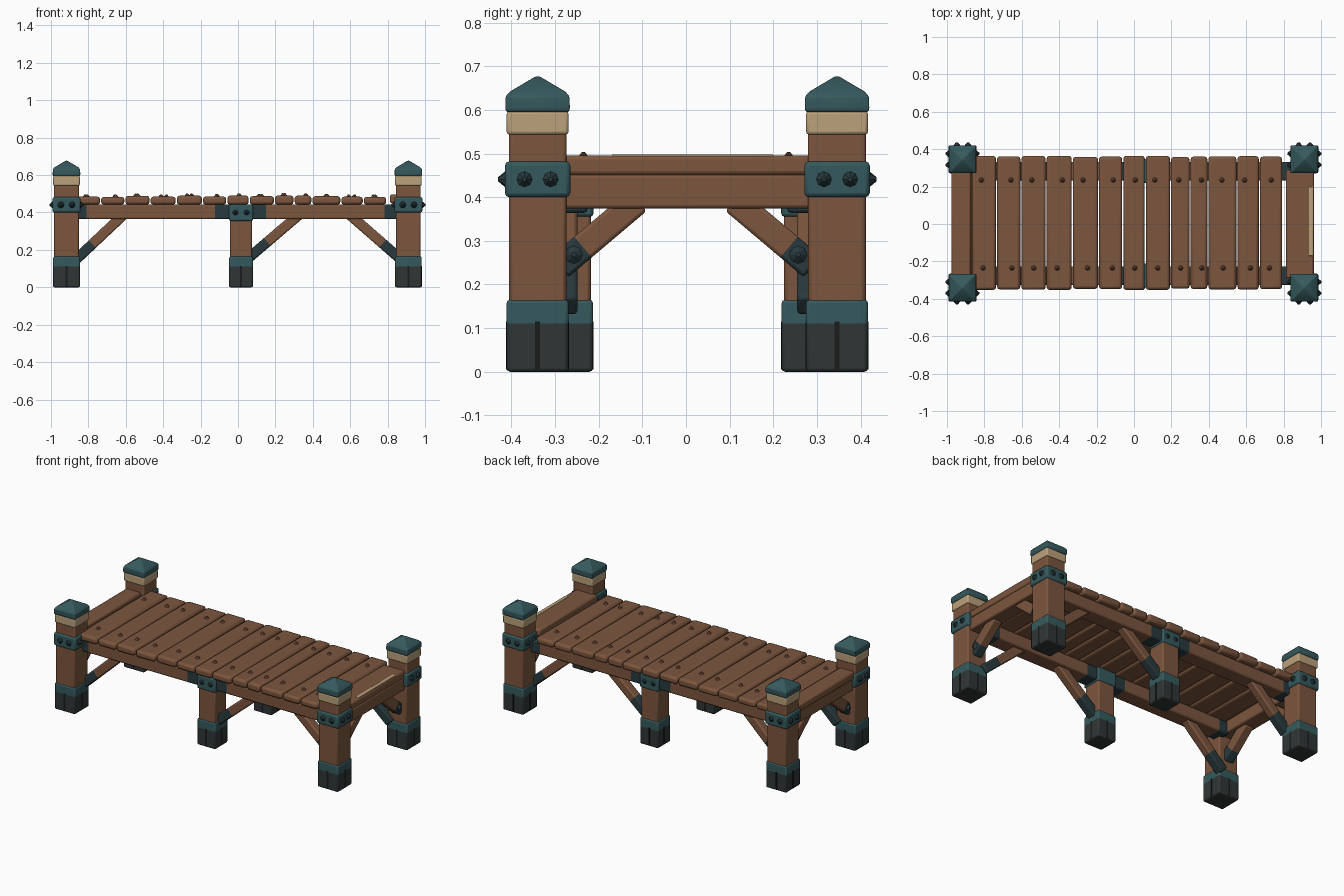
import bpy, bmesh, math, random
from mathutils import Vector

random.seed(4)
if "Cube" in bpy.data.objects:
    bpy.data.objects.remove(bpy.data.objects["Cube"], do_unlink=True)


def material(name, r, g, b):
    m = bpy.data.materials.new(name)
    m.use_nodes = True
    m.diffuse_color = (r, g, b, 1)
    m.node_tree.nodes["Principled BSDF"].inputs["Base Color"].default_value = (r, g, b, 1)
    return m


WOOD = material("brown_wood", 0.2, 0.092, 0.047)
TEAL = material("teal_paint", 0.036, 0.1, 0.11)
SLATE = material("dark_slate_teal", 0.022, 0.042, 0.047)
DARK = material("charcoal", 0.029, 0.036, 0.036)
CREAM = material("cream", 0.5, 0.36, 0.2)
CRACK = material("crack_black", 0.01, 0.012, 0.012)


def loft(name, start, end, rings, mats, bevel=0.008):
    """Rectangular rings (fraction, half width, half height) from start to end."""
    start, end = Vector(start), Vector(end)
    axis = end - start
    turn = axis.to_track_quat('Z', 'Y')
    bm = bmesh.new()
    loops = []
    for f, w, h in rings:
        loops.append([bm.verts.new(start + axis * f + turn @ Vector((sx * w, sy * h, 0)))
                      for sx, sy in ((-1, -1), (1, -1), (1, 1), (-1, 1))])
    bm.faces.new(loops[0][::-1])
    bm.faces.new(loops[-1]).material_index = len(mats) - 1
    for i, (a, b) in enumerate(zip(loops, loops[1:])):
        for k in range(4):
            face = bm.faces.new((a[k], a[k - 3], b[k - 3], b[k]))
            face.material_index = min(i, len(mats) - 1)
    bmesh.ops.recalc_face_normals(bm, faces=bm.faces)
    mesh = bpy.data.meshes.new(name)
    bm.to_mesh(mesh)
    bm.free()
    for m in mats:
        mesh.materials.append(m)
    ob = bpy.data.objects.new(name, mesh)
    bpy.context.collection.objects.link(ob)
    if bevel:
        mod = ob.modifiers.new("soft_edges", 'BEVEL')
        mod.width, mod.segments = bevel, 2
        mod.limit_method, mod.angle_limit = 'ANGLE', math.radians(25)
    bpy.context.view_layer.objects.active = ob
    ob.select_set(True)
    bpy.ops.object.shade_smooth_by_angle(angle=math.radians(35))
    ob.select_set(False)
    return ob


def bar(name, start, end, w, h, bands, bevel=0.008):
    """Straight timber; bands lists (end fraction, material)."""
    rings = [(f, w / 2, h / 2) for f in [0] + [b[0] for b in bands]]
    return loft(name, start, end, rings, [b[1] for b in bands], bevel)


def box(name, lo, hi, mat, bevel=0.008):
    cx, cy = (lo[0] + hi[0]) / 2, (lo[1] + hi[1]) / 2
    return bar(name, (lo[0], cy, (lo[2] + hi[2]) / 2), (hi[0], cy, (lo[2] + hi[2]) / 2),
               hi[1] - lo[1], hi[2] - lo[2], [(1, mat)], bevel)


def stud(name, base, direction, radius, height, mat):
    """Low pointed nail head."""
    bm = bmesh.new()
    bmesh.ops.create_cone(bm, cap_ends=True, segments=8, radius1=radius,
                          radius2=radius * 0.25, depth=height)
    mesh = bpy.data.meshes.new(name)
    bm.to_mesh(mesh)
    bm.free()
    mesh.materials.append(mat)
    ob = bpy.data.objects.new(name, mesh)
    d = Vector(direction)
    ob.rotation_euler = d.to_track_quat('Z', 'Y').to_euler()
    ob.location = Vector(base) + d * height * 0.4
    bpy.context.collection.objects.link(ob)


def foot(name, x, y, half, paint_top):
    """Dark post foot with a painted rim and a crack on each face."""
    bar(name, (x, y, 0), (x, y, paint_top), half * 2, half * 2,
        [(0.11 / paint_top, DARK), (1, TEAL)])
    reach = half + 0.001
    box(name + "_crack_y", (x - .006, y - reach, .005), (x + .006, y + reach, .115), CRACK, 0)
    box(name + "_crack_x", (x - reach, y - .006, .005), (x + reach, y + .006, .115), CRACK, 0)


sides = [("front", -1, -0.34), ("back", 1, 0.346)]
ends = [("right", -1, -0.917), ("left", 1, 0.911)]

# Corner posts
for sname, sy, y in sides:
    for ename, sx, x in ends:
        tag = f"{sname}_{ename}"
        foot("foot_" + tag, x, y, 0.071, 0.165)
        bar("post_" + tag, (x, y, .155), (x, y, .57), .132, .132, [(1, WOOD)])
        bar("collar_" + tag, (x, y, .543), (x, y, .597), .142, .142, [(1, CREAM)], .007)
        loft("cap_" + tag, (x, y, .594), (x, y, .677),
             [(0, .070, .070), (.08, .074, .074), (.45, .073, .073), (.58, .063, .063),
              (1, .004, .004)], [TEAL], .004)
        bar("band_" + tag, (x, y, .40), (x, y, .482), .150, .150, [(1, TEAL)], .01)
        for off in (-.03, .03):
            for d in (-1, 1):
                stud("stud_x_" + tag, (x + d * .074, y + off, .441), (d, 0, 0), .02, .018, SLATE)
                stud("stud_y_" + tag, (x + off, y + d * .074, .441), (0, d, 0), .02, .018, SLATE)

# Middle posts, side beams and their braces
for sname, sy, y in sides:
    ym = y - sy * 0.064
    foot("middle_foot_" + sname, .016, ym, .063, .165)
    bar("middle_post_" + sname, (.016, ym, .155), (.016, ym, .42), .116, .116, [(1, WOOD)])
    bar("middle_bracket_" + sname, (.016, ym, .355), (.016, ym, .442), .128, .128, [(1, TEAL)])
    for off in (-.03, .03):
        stud("bracket_stud_" + sname, (.016 + off, ym + sy * .064, .40),
             (0, sy, 0), .016, .014, SLATE)
    bar("side_beam_" + sname, (-.88, ym, .403), (.88, ym, .403), .1, .078,
        [(.04, SLATE), (.43, WOOD), (.585, SLATE), (.945, WOOD), (1, SLATE)])
    for bname, foot_at, head_at in (("right", (-.87, .145), (-.61, .39)),
                                    ("middle", (.06, .16), (.335, .395)),
                                    ("left", (.87, .15), (.595, .39))):
        bar(f"side_brace_{bname}_{sname}", (foot_at[0], ym, foot_at[1]),
            (head_at[0], ym, head_at[1]), .055, .055, [(.35, SLATE), (1, WOOD)])

# End beams, end boards and cross braces
for ename, sx, x in ends:
    bar("end_beam_" + ename, (x, -.3, .413), (x, .3, .413), .10, .078, [(1, WOOD)])
    inner = -.872 if sx < 0 else .812
    outer = -.977 if sx < 0 else .962
    box("end_board_" + ename, (min(inner, outer), -.29, .45), (max(inner, outer), .29, .496), WOOD, .01)
    for sname, sy, y in sides:
        bar(f"end_brace_{ename}_{sname}", (x, sy * .29, .24), (x, sy * .11, .392), .06, .062,
            [(.3, SLATE), (1, WOOD)])
        stud(f"brace_bolt_{ename}_{sname}", (x + sx * .03, sy * .257, .268), (sx, 0, 0),
             .022, .014, SLATE)
box("worn_edge", (.935, -.17, .488), (.957, .2, .498), CREAM, .002)

# Deck planks with nails
edges = [-.87, -.735, -.605, -.47, -.33, -.19, -.06, .06, .195, .30, .395, .55, .67, .795]
for i, (a, b) in enumerate(zip(edges, edges[1:])):
    top = .487 + random.uniform(-.004, .004)
    end = random.uniform(0, .008)
    box(f"plank_{i + 1}", (a + .003, -.353 + end, .442), (b - .003, .365 - end, top), WOOD, .014)
    for y in (-.235, .235):
        stud("plank_nail", ((a + b) / 2 + random.uniform(-.02, .02), y, top), (0, 0, 1),
             .015, .014, WOOD)
